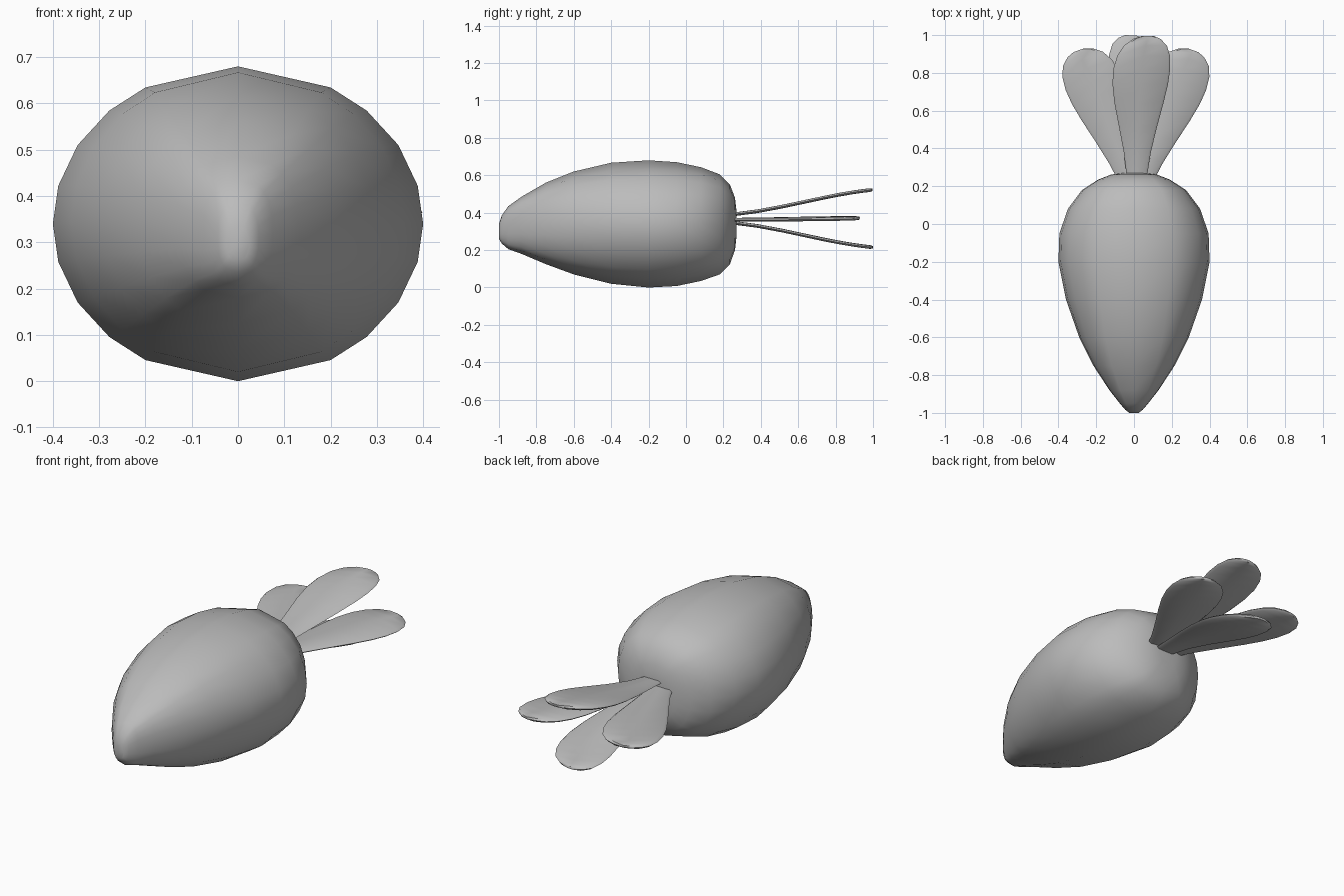
import bpy, bmesh, math
from mathutils import Vector

if "Cube" in bpy.data.objects:
    bpy.data.objects.remove(bpy.data.objects["Cube"], do_unlink=True)

grey = bpy.data.materials.new("plain_grey")
grey.use_nodes = True
grey.diffuse_color = (0.5, 0.5, 0.5, 1)
grey.node_tree.nodes["Principled BSDF"].inputs["Base Color"].default_value = (0.5, 0.5, 0.5, 1)


def finish(name, bm, angle):
    """Turn a bmesh into a smooth, coloured object."""
    bmesh.ops.recalc_face_normals(bm, faces=bm.faces)
    mesh = bpy.data.meshes.new(name)
    bm.to_mesh(mesh)
    bm.free()
    mesh.materials.append(grey)
    obj = bpy.data.objects.new(name, mesh)
    bpy.context.collection.objects.link(obj)
    bpy.ops.object.select_all(action="DESELECT")
    obj.select_set(True)
    bpy.context.view_layer.objects.active = obj
    bpy.ops.object.shade_smooth_by_angle(angle=math.radians(angle))
    return obj


def loft(bm, rings):
    """Skin closed rings and cap both ends."""
    loops = [[bm.verts.new(p) for p in ring] for ring in rings]
    n = len(loops[0])
    for a, b in zip(loops, loops[1:]):
        for i in range(n):
            j = (i + 1) % n
            bm.faces.new((a[i], a[j], b[j], b[i]))
    bm.faces.new(loops[0])
    bm.faces.new(loops[-1])


# Root body: y, half width, bottom, top, roundness power
sections = [(-1.0, .025, .26, .34, 2.2), (-.985, .045, .235, .385, 2.4),
            (-.95, .075, .205, .435, 2.5), (-.88, .13, .18, .485, 2.4),
            (-.75, .215, .125, .56, 2.3), (-.6, .29, .07, .62, 2.15),
            (-.4, .36, .02, .667, 2), (-.2, .4, 0, .68, 2),
            (-.05, .395, .008, .67, 2), (.08, .35, .035, .643, 2.1),
            (.18, .275, .07, .605, 2.2), (.235, .19, .125, .55, 2.3),
            (.262, .12, .2, .48, 2.4), (.27, .06, .27, .41, 2.4)]
quarter = [0, 30, 44, 60, 76]
angles = (quarter + [90] + [180 - a for a in quarter[:0:-1]]
          + [180 + a for a in quarter] + [270] + [360 - a for a in quarter[:0:-1]])


def rounded(v, power):
    return math.copysign(abs(v) ** (2 / power), v)


rings = []
for y, half, low, high, power in sections:
    mid, tall = (low + high) / 2, (high - low) / 2
    rings.append([(half * rounded(math.sin(math.radians(a)), power), y,
                   mid + tall * rounded(math.cos(math.radians(a)), power)) for a in angles])
bm = bmesh.new()
loft(bm, rings)
finish("root_body", bm, 60)

# Leaves: distance along the blade and half width
blade = [(0, .055), (.12, .072), (.25, .1), (.38, .13), (.48, .147), (.56, .15),
         (.63, .139), (.685, .112), (.72, .07), (.735, .03)]


def leaf(name, base, lean, rise, skew, tilt):
    """Thin blade that leans sideways, rises in a soft S and has a rounded rim."""
    bm = bmesh.new()
    rings = []
    side = Vector((math.cos(lean), -math.sin(lean), tilt))
    along = Vector((math.sin(lean), math.cos(lean), 0))
    for d, half in blade:
        t = d / blade[-1][0]
        thick = .009 if half > .05 else .006
        lift = rise * (.55 * t + .45 * t * t * (3 - 2 * t))
        mid = Vector(base) + along * d + Vector((0, 0, lift)) + side * skew * t ** 4
        up = Vector((0, 0, thick))
        rim = max(half - .012, .01)
        rings.append([mid - side * half, mid - side * rim + up, mid + up * 1.1,
                      mid + side * rim + up, mid + side * half,
                      mid + side * rim - up, mid - up * 1.1, mid - side * rim - up])
    loft(bm, rings)
    finish(name, bm, 50)


leaf("upper_leaf", (.015, .262, .392), .02, .13, .045, 0)
leaf("lower_leaf", (.015, .262, .345), .04, -.13, -.06, 0)
for name, s in (("left_leaf", 1), ("right_leaf", -1)):
    leaf(name, (.01 + s * .035, .235, .362), s * .345, .008, s * .02, -s * .03)
